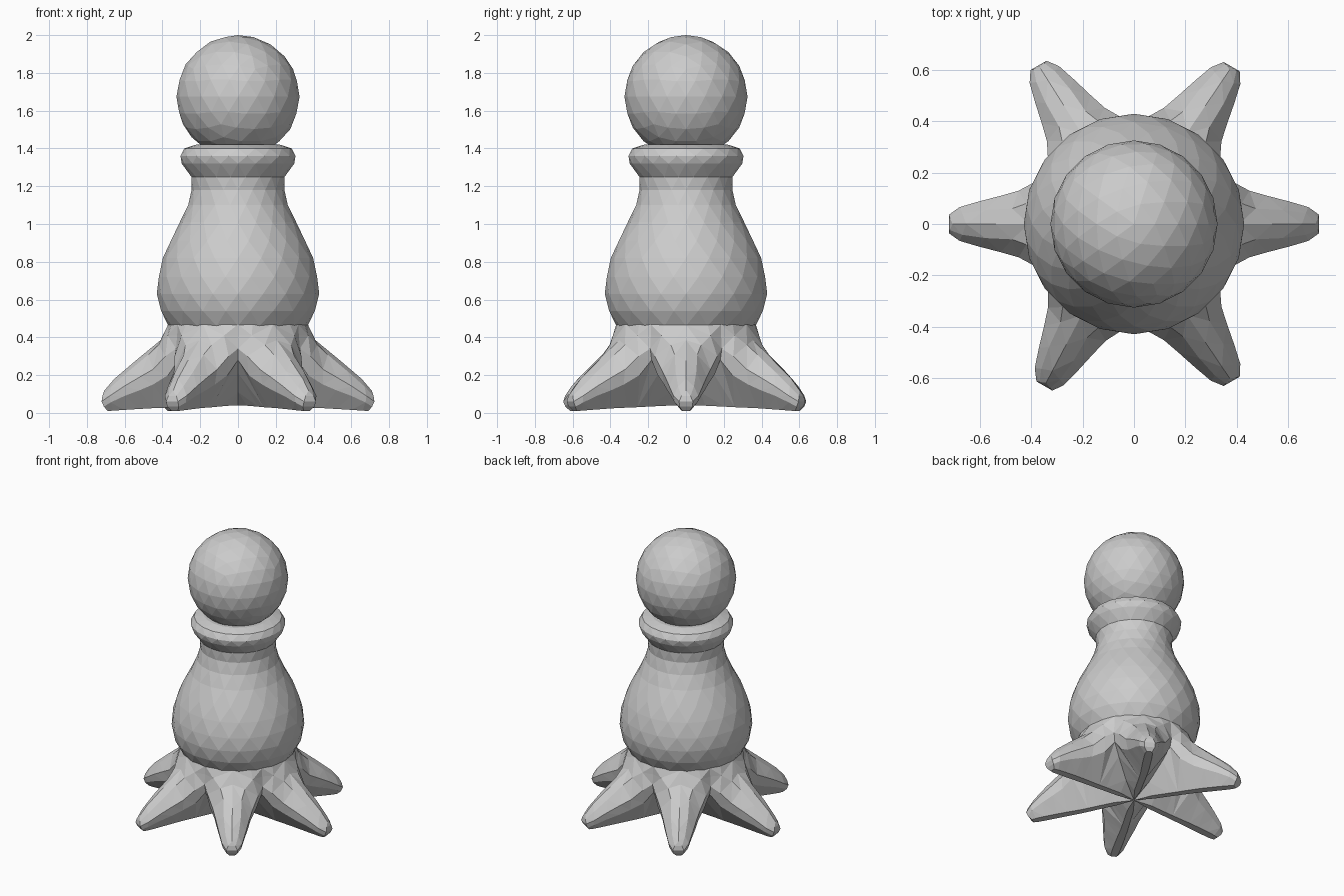
import bpy, bmesh
from math import pi, sin, cos
from mathutils import Vector, Matrix

cube = bpy.data.objects.get("Cube")
if cube:
    bpy.data.objects.remove(cube, do_unlink=True)

grey = bpy.data.materials.new("plain grey")
grey.use_nodes = True
grey.diffuse_color = (0.6, 0.6, 0.6, 1)
grey.node_tree.nodes["Principled BSDF"].inputs["Base Color"].default_value = (0.6, 0.6, 0.6, 1)


def finish(name, bm):
    """Weld, orient and store a mesh as a flat-shaded object."""
    bmesh.ops.remove_doubles(bm, verts=bm.verts, dist=0.001)
    bmesh.ops.triangulate(bm, faces=bm.faces)
    bmesh.ops.recalc_face_normals(bm, faces=bm.faces)
    mesh = bpy.data.meshes.new(name)
    bm.to_mesh(mesh)
    bm.free()
    mesh.materials.append(grey)
    obj = bpy.data.objects.new(name, mesh)
    bpy.context.collection.objects.link(obj)


# Half of one leg: cross-sections from the centre to the tip,
# each running from the narrow keel up to the ridge
leg_sections = [
    [(0, 0, .04), (0, 0, .04)],
    [(.13, .02, .038), (.13, .075, .11)],
    [(.25, .021, .033), (.25, .144, .21)],
    [(.31, .022, .03), (.315, .182, .28), (.328, .189, .34), (.322, .186, .41), (.32, .185, .468)],
    [(.37, .023, .028), (.37, .15, .2), (.385, .165, .3), (.372, .13, .41), (.352, .114, .468)],
    [(.45, .025, .025), (.45, .116, .15), (.45, .13, .23), (.42, .08, .36), (.37, 0, .468)],
    [(.52, .026, .021), (.52, .1, .12), (.52, .11, .19), (.475, .06, .308), (.41, 0, .385)],
    [(.6, .026, .016), (.6, .08, .09), (.605, .088, .14), (.58, .055, .22), (.54, 0, .278)],
    [(.66, .024, .012), (.675, .06, .055), (.68, .066, .09), (.67, .042, .14), (.655, 0, .18)],
    [(.69, .018, .01), (.71, .035, .033), (.722, .036, .06), (.718, .024, .09), (.708, 0, .118)],
]
# Slight sideways lean of each leg
leans = (0, -0.07, 0.04, 0, 0.04, 0.07)

# Six-legged foot
bm = bmesh.new()
for arm, lean in enumerate(leans):
    turn = Matrix.Rotation(arm * pi / 3, 3, 'Z')
    halves = []
    for side in (1, -1):
        rows = [[bm.verts.new(turn @ Vector((x, side * y + lean * max(0, x - 0.39), z)))
                 for x, y, z in row] for row in leg_sections]
        halves.append(rows)
        for a, b in zip(rows, rows[1:]):
            for i in range(min(len(a), len(b)) - 1):
                bm.faces.new((a[i], b[i], b[i + 1], a[i + 1]))
    left, right = halves
    for k in range(len(left) - 1):
        bm.faces.new((left[k][0], right[k][0], right[k + 1][0], left[k + 1][0]))
    bm.faces.new(left[-1] + right[-1][::-1])
finish("legged_foot", bm)

# Pear-shaped body with a rolled collar: radius, height
profile = [(0.368, 0.46), (0.412, 0.54), (0.43, 0.63), (0.424, 0.72),
           (0.398, 0.82), (0.36, 0.91), (0.308, 1.01), (0.267, 1.10),
           (0.246, 1.18), (0.25, 1.25), (0.298, 1.32), (0.308, 1.36),
           (0.285, 1.40), (0.225, 1.42)]
sides = 20
bm = bmesh.new()
rings = [[bm.verts.new((r * cos((i + k / 2) * 2 * pi / sides),
                        r * sin((i + k / 2) * 2 * pi / sides), z))
          for i in range(sides)] for k, (r, z) in enumerate(profile)]
for a, b in zip(rings, rings[1:]):
    for i in range(sides):
        j = (i + 1) % sides
        bm.faces.new((a[i], a[j], b[i]))
        bm.faces.new((a[j], b[j], b[i]))
bm.faces.new(rings[0])
bm.faces.new(rings[-1])
finish("body_and_collar", bm)

# Ball head
bm = bmesh.new()
bmesh.ops.create_icosphere(bm, subdivisions=3, radius=0.326,
                           matrix=Matrix.Translation((0, 0, 1.674)))
finish("ball_head", bm)
